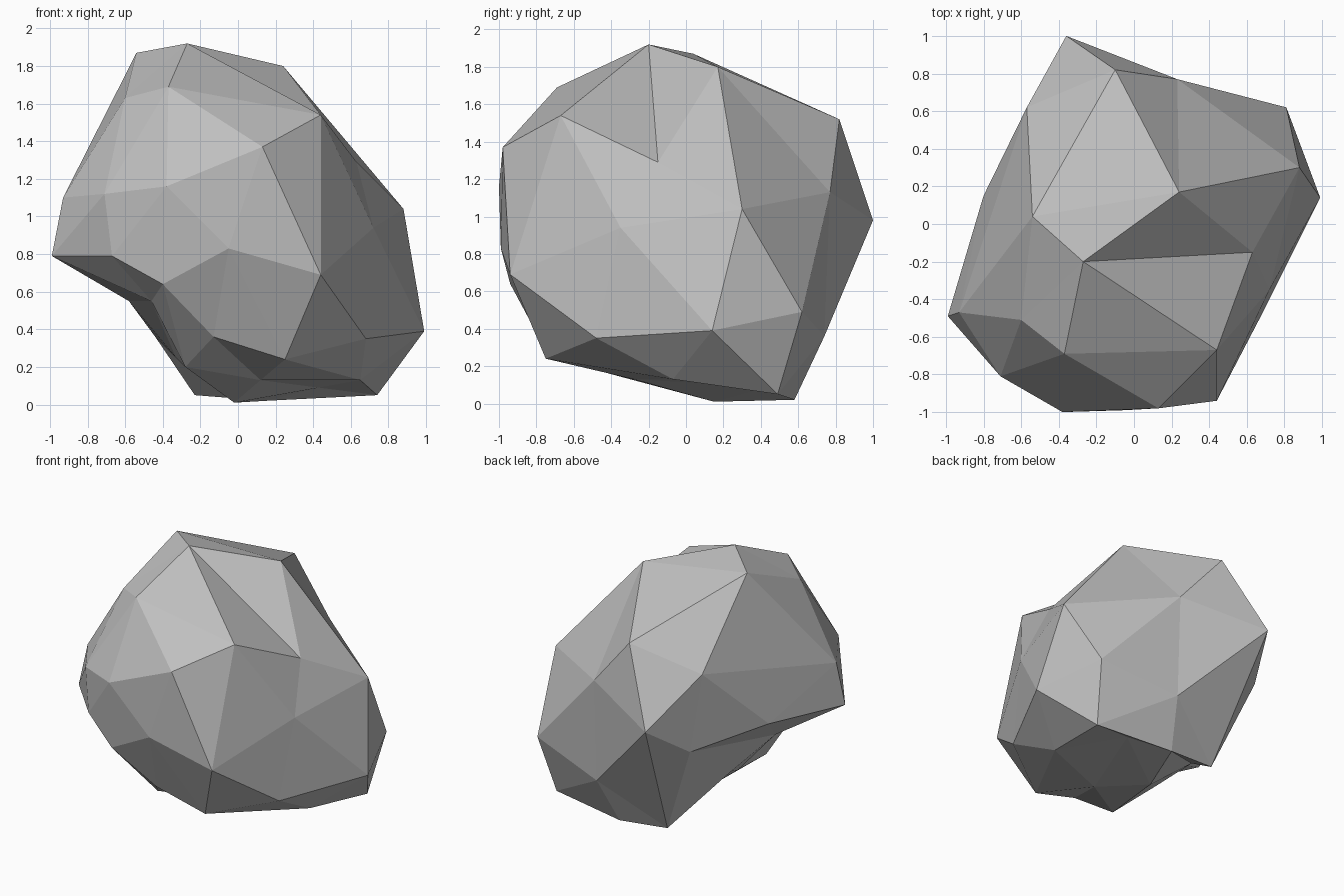
import bpy
import bmesh
from mathutils import Vector

default_cube = bpy.data.objects.get("Cube")
if default_cube:
    bpy.data.objects.remove(default_cube, do_unlink=True)

SIDES = 5
bm = bmesh.new()


def corner(x, y, z):
    """Add one vertex given in hundredths of a unit."""
    return bm.verts.new(Vector((x, y, z)) / 100)


def ring(*points):
    return [corner(*point) for point in points]


def patch(a, b, c, ab, bc, ca):
    """Split one large triangle of the boulder into four facets."""
    for facet in ((a, ab, ca), (ab, b, bc), (ca, bc, c), (ab, bc, ca)):
        bm.faces.new(facet)


# Shoulder corner and the ridges leading away from it
shoulder = corner(63, -15, 129)
shoulder_ridges = ring((-27, -20, 192), (24, 17, 180), (88, 30, 104),
                       (72, -35, 94), (44, -67, 154))

# Upper corners, with the ridge points between them
upper = ring((-60, -51, 163), (-10, 82, 152), (81, 62, 49),
             (68, -48, 35), (13, -98, 137))
upper_ridges = ring((-54, 4, 187), (23, 77, 113), (99, 14, 39),
                    (44, -94, 69), (-37, -69, 169))

# Lower corners, with the ridge points between them
lower = ring((-80, 15, 84), (-23, 55, 5), (43, 44, 9),
             (-13, -79, 36), (-67, -83, 79))
lower_ridges = ring((-51, 68, 75), (15, 58, 2), (12, -28, 13),
                    (-40, -94, 64), (-99, -49, 79))

# Zigzag points joining the upper and lower corners
falling = ring((-93, -47, 110), (-36, 100, 98), (74, 49, 5),
               (25, -75, 24), (-38, -100, 116))
rising = ring((-57, 62, 133), (23, 74, 36), (65, -7, 13),
              (-5, -99, 83), (-71, -81, 112))

# Hollow on the underside
hollow = corner(-33, -15, 25)
hollow_ridges = ring((-58, -24, 55), (-44, 9, 36), (-2, 15, 1),
                     (-28, -56, 20), (-46, -72, 55))

# Join the rings all the way round
for i in range(SIDES):
    j = (i + 1) % SIDES
    patch(shoulder, upper[i], upper[j],
          shoulder_ridges[i], upper_ridges[i], shoulder_ridges[j])
    patch(upper[i], lower[i], upper[j],
          falling[i], rising[i], upper_ridges[i])
    patch(lower[i], lower[j], upper[j],
          lower_ridges[i], falling[j], rising[i])
    patch(lower[i], hollow, lower[j],
          hollow_ridges[i], hollow_ridges[j], lower_ridges[i])

bmesh.ops.recalc_face_normals(bm, faces=bm.faces[:])
mesh = bpy.data.meshes.new("boulder")
bm.to_mesh(mesh)
bm.free()

# Plain stone colour, flat facets
stone = bpy.data.materials.new("stone_grey")
stone.use_nodes = True
grey = (0.52, 0.52, 0.52, 1)
stone.diffuse_color = grey
stone.node_tree.nodes["Principled BSDF"].inputs["Base Color"].default_value = grey
mesh.materials.append(stone)

boulder = bpy.data.objects.new("boulder", mesh)
bpy.context.collection.objects.link(boulder)
